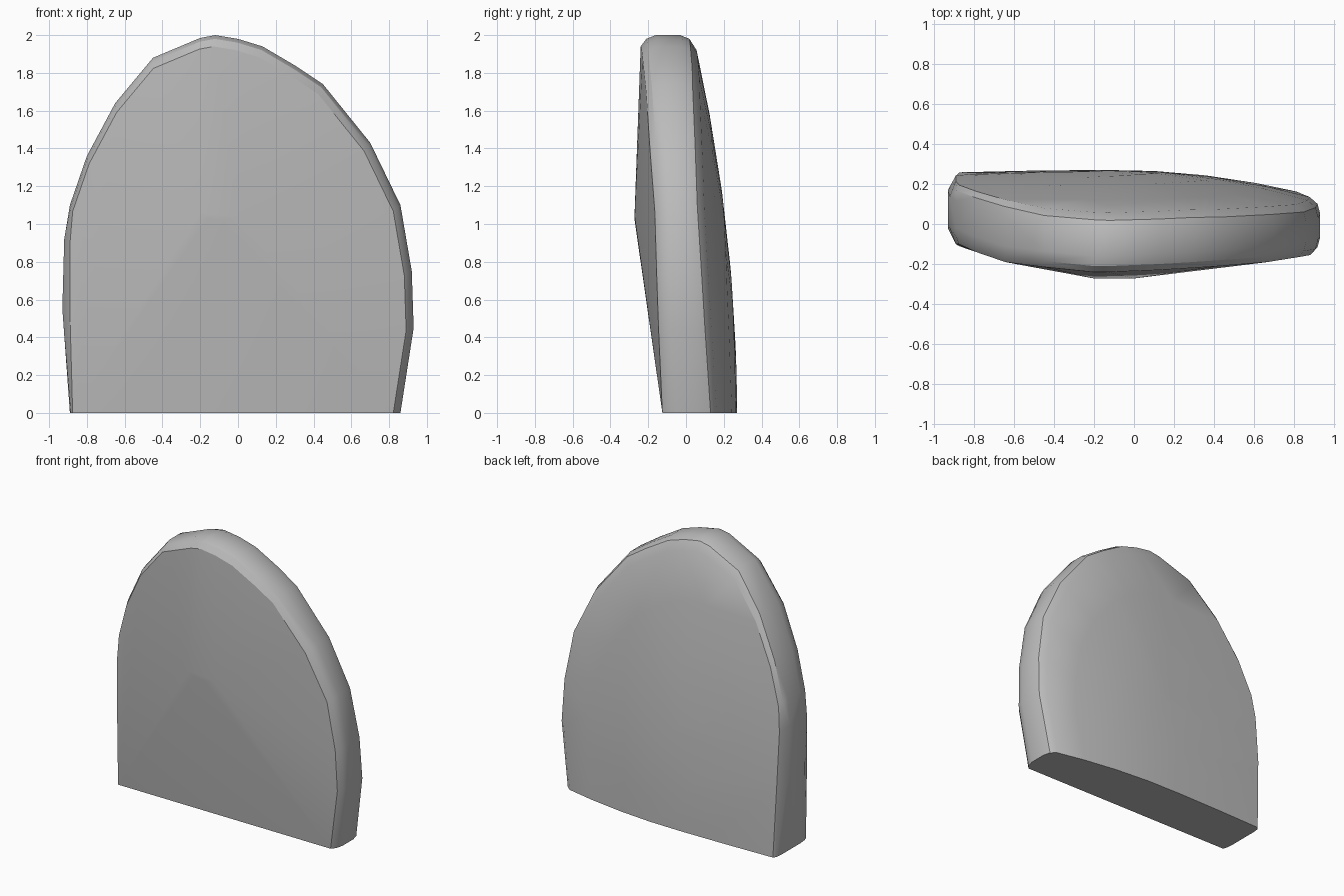
import bpy
import bmesh

# Remove the default cube
cube = bpy.data.objects.get("Cube")
if cube:
    bpy.data.objects.remove(cube, do_unlink=True)

# Slab outline, left foot over the crown to the right foot: x, z, front rim depth
OUTLINE = [
    (-.89, 0, -.11), (-.93, .55, -.1), (-.92, .92, -.1), (-.89, 1.1, -.1),
    (-.8, 1.36, -.14), (-.65, 1.64, -.19), (-.45, 1.88, -.215),
    (-.2, 1.985, -.24), (-.12, 2, -.24), (0, 1.98, -.235),
    (.13, 1.94, -.23), (.3, 1.84, -.22), (.45, 1.74, -.21),
    (.7, 1.43, -.19), (.86, 1.1, -.165), (.92, .75, -.155),
    (.93, .45, -.145), (.86, 0, -.125),
]


def inset(x, z, factor):
    """Shrink the outline towards the foot, keeping the base level."""
    cx = -.4
    return max(cx + (x - cx) * factor, -.89 - (factor == 1)), z * factor


def back_depth(x, z):
    """Gently bowed back that leans forward towards the crown."""
    dx = x + .1
    return .27 - .058 * z * z - (.13 if dx > 0 else .02) * dx * dx


def make_material(name, colour):
    mat = bpy.data.materials.new(name)
    mat.use_nodes = True
    mat.diffuse_color = colour
    mat.node_tree.nodes["Principled BSDF"].inputs["Base Color"].default_value = colour
    return mat


bm = bmesh.new()

# Rounded rim: front edge, two side rings, back edge
for x, z, front in OUTLINE:
    back = back_depth(x, z)
    for factor, y in ((.97, front), (.99, front + .03), (1, front + .08),
                      (1, back - .07), (.99, back - .02)):
        px, pz = inset(x, z, factor)
        bm.verts.new((px, y, pz))

# Bowed back surface, in shrinking rings
for factor in (.96, .8, .6, .4, .2):
    for x, z, front in OUTLINE:
        px, pz = inset(x, z, factor)
        bm.verts.new((px, back_depth(px, pz), pz))

# Blunt ridge in the middle of the front
for x, z in ((-.2, 1.06), (-.16, 1.03), (-.08, 1.02), (0, 1.04)):
    bm.verts.new((x, -.272, z))

# Skin the convex slab and drop points that ended up inside
bmesh.ops.convex_hull(bm, input=bm.verts)
bmesh.ops.delete(bm, geom=[v for v in bm.verts if not v.link_faces], context="VERTS")
bmesh.ops.dissolve_limit(bm, angle_limit=.01, verts=bm.verts, edges=bm.edges)
bmesh.ops.recalc_face_normals(bm, faces=bm.faces)

mesh = bpy.data.meshes.new("stone_slab")
bm.to_mesh(mesh)
bm.free()
mesh.materials.append(make_material("plain grey", (.5, .5, .5, 1)))
slab = bpy.data.objects.new("stone_slab", mesh)
bpy.context.collection.objects.link(slab)

# Smooth shading with sharp base and rim edges
bpy.ops.object.select_all(action="DESELECT")
slab.select_set(True)
bpy.context.view_layer.objects.active = slab
bpy.ops.object.shade_smooth_by_angle(angle=.5)
